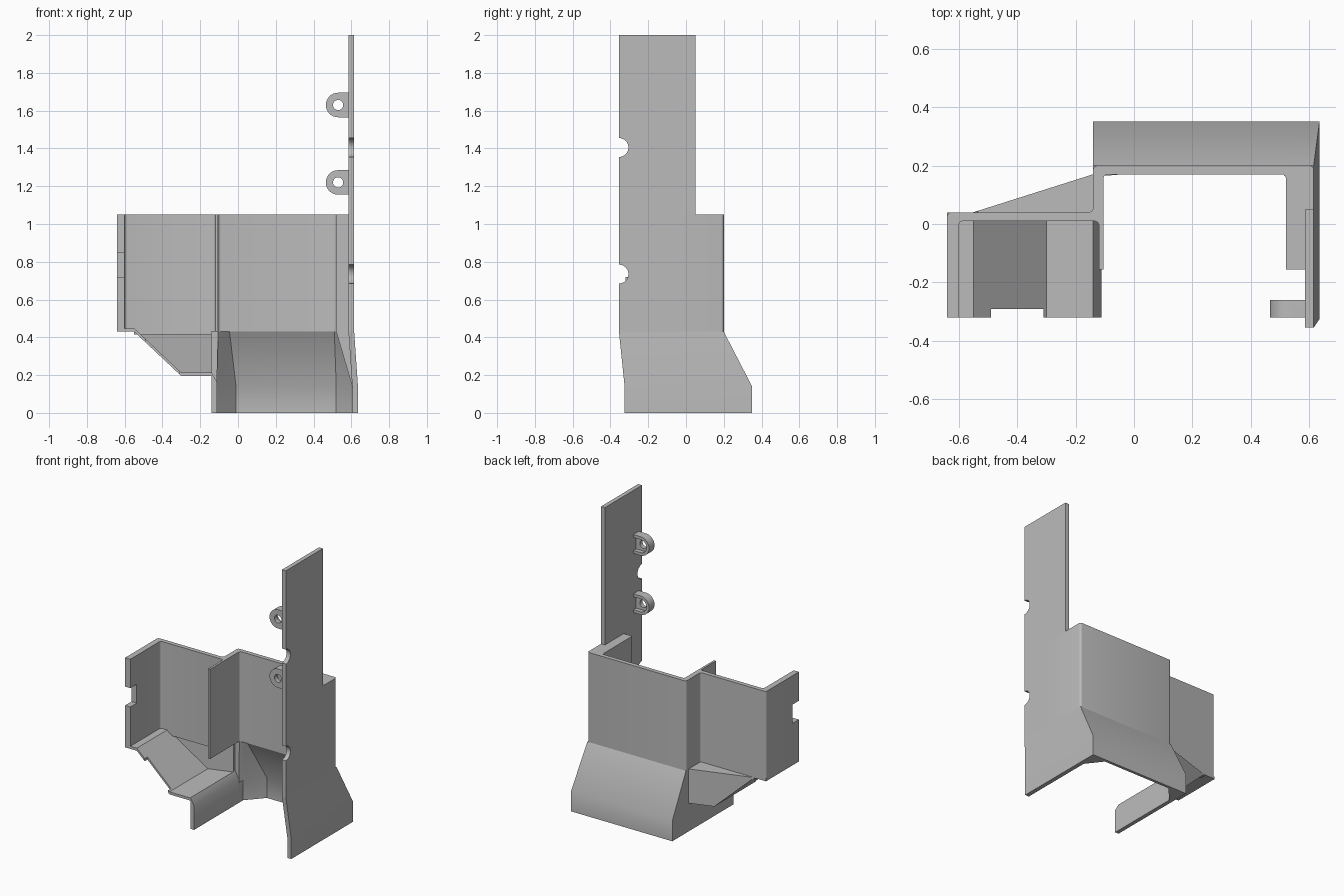
import bpy, bmesh, math

cube = bpy.data.objects.get("Cube")
if cube:
    bpy.data.objects.remove(cube, do_unlink=True)

grey = bpy.data.materials.new("light grey plastic")
grey.use_nodes = True
COLOUR = (0.5, 0.5, 0.5, 1)
grey.diffuse_color = COLOUR
grey.node_tree.nodes["Principled BSDF"].inputs["Base Color"].default_value = COLOUR

FLOOR, RIM = 0.43, 1.05      # bottom and top of the upright walls
FRONT, LOW = -0.32, 0.195    # front edge and lower floor height


def finish(name, bm):
    bmesh.ops.recalc_face_normals(bm, faces=bm.faces)
    mesh = bpy.data.meshes.new(name)
    bm.to_mesh(mesh)
    bm.free()
    mesh.materials.append(grey)
    obj = bpy.data.objects.new(name, mesh)
    bpy.context.collection.objects.link(obj)
    return obj


def loft(name, loops, closed=False, round_rule=None, radius=0.015):
    """Join equal loops of 3D points; cap the ends or close into a ring."""
    bm = bmesh.new()
    rows = [[bm.verts.new(p) for p in loop] for loop in loops]
    n = len(rows[0])
    pairs = list(zip(rows, rows[1:]))
    if closed:
        pairs.append((rows[-1], rows[0]))
    else:
        bm.faces.new(rows[0])
        bm.faces.new(rows[-1])
    for a, b in pairs:
        for i in range(n):
            j = (i + 1) % n
            bm.faces.new((a[i], a[j], b[j], b[i]))
    if round_rule:
        edges = [e for e in bm.edges
                 if (e.verts[0].co - e.verts[1].co).xy.length < 1e-5
                 and round_rule(e.verts[0].co)]
        bmesh.ops.bevel(bm, geom=edges, offset=radius, segments=4,
                        profile=0.5, affect='EDGES')
    return finish(name, bm)


def prism(name, points, axis, low, high, **kw):
    """Extrude a 2D outline along x, y or z."""
    def place(p, d):
        c = list(p)
        c.insert("xyz".index(axis), d)
        return tuple(c)
    return loft(name, [[place(p, d) for p in points] for d in (low, high)], **kw)


def rect(a, b, c, d):
    return [(a, c), (b, c), (b, d), (a, d)]


def arc(cx, cz, r, start, end, steps):
    return [(cx + r * math.cos(math.radians(start + (end - start) * i / steps)),
             cz + r * math.sin(math.radians(start + (end - start) * i / steps)))
            for i in range(steps + 1)]


# Upright walls in one stepped outline
walls = [(-.64, -.2), (-.64, .04), (-.14, .04), (-.14, .2), (.615, .2),
         (.615, -.155), (.52, -.155), (.52, .17), (-.105, .17), (-.105, -.155),
         (-.12, -.155), (-.12, .01), (-.6, .01), (-.6, -.2)]
prism("upright_walls", walls, "z", FLOOR, RIM, round_rule=lambda c: c.y > -.1)

# Front strip of the side wall with its square notch
prism("notched_side_wall",
      [(-.2, FLOOR), (FRONT, FLOOR), (FRONT, .72), (-.25, .72), (-.25, .85),
       (FRONT, .85), (FRONT, RIM), (-.2, RIM)], "x", -.64, -.6)

# Tall plate with two round cut-outs in its front edge
plate = [(-.155, FLOOR), (-.155, RIM), (.05, RIM), (.05, 2), (-.355, 2)]
for z in (1.405, .735):
    plate += arc(-.355, z, .05, 90, -90, 16)
plate.append((-.355, FLOOR))
prism("tall_plate", plate, "x", .585, .615)

# Flared chute: narrow at the walls, wide at the foot
foot = [(-.14, .17), (-.14, .35), (.635, .35), (.635, -.155), (.605, -.155),
        (.605, .22), (.52, .33), (-.01, .33), (-.112, .217), (-.112, .17)]
neck = [(-.14, .165), (-.14, .2), (.615, .2), (.615, -.155), (.52, -.155),
        (.52, .16), (.51, .17), (-.045, .17), (-.06, .168), (-.105, .165)]
loft("flared_chute", [[(x, y, z) for x, y in s]
                      for s, z in ((foot, 0), (foot, .14), (neck, FLOOR))])

# Lower front end of the tall plate
wide, slim = rect(.605, .635, -.325, -.155), rect(.585, .615, -.355, -.155)
loft("plate_foot", [[(x, y, z) for x, y in s]
                    for s, z in ((wide, 0), (wide, .14), (slim, FLOOR))])

# Low strip closing the chute on the far side
prism("low_side_strip", [(-.14, 0), (-.112, 0), (-.112, .165), (-.14, LOW + .02)],
      "y", FRONT, .218)


# Side pocket: sloping floor, slanted back and top cover
def pocket_back(x):
    return .04 + .13 * max(0, (x + .55) / .41)


def pocket_floor(x):
    return FLOOR + (LOW - FLOOR) * min(1, max(0, (x + .55) / .25))


sections = []
for x, y in ((-.64, FRONT), (-.55, FRONT), (-.49, FRONT), (-.49, -.29),
             (-.31, -.29), (-.31, FRONT), (-.3, FRONT), (-.14, FRONT)):
    z, back = pocket_floor(x), pocket_back(x)
    sections.append([(x, y, z), (x, back, z), (x, back, z + .018), (x, y, z + .018)])
loft("pocket_floor", sections)

sections = []
for x in (-.545, -.3, -.14):
    z, back = pocket_floor(x), pocket_back(x)
    sections.append([(x, back - .02, z), (x, back, z),
                     (x, back, FLOOR), (x, back - .02, FLOOR)])
loft("pocket_back", sections)
prism("pocket_cover", [(-.55, .04), (-.55, .015), (-.14, .015), (-.14, .17)],
      "z", FLOOR - .015, FLOOR + .002)

# Screw ears: drilled face plate with a U-shaped rim behind it
for label, z in (("lower", 1.22), ("upper", 1.63)):
    cx, r, n = .53, .065, 32
    outer, hole = [], []
    for i in range(n):
        a = 2 * math.pi * i / n
        c, s = math.cos(a), math.sin(a)
        hole.append((cx + .027 * c, z + .027 * s))
        if c > 0:
            k = r / max(abs(c), abs(s))
            outer.append((min(cx + k * c, .588), z + k * s))
        else:
            outer.append((cx + r * c, z + r * s))
    front, rear = FRONT, -.29
    loft(label + "_ear", [[(x, y, h) for x, h in s] for s, y in
                          ((outer, front), (outer, rear), (hole, rear), (hole, front))],
         closed=True)
    rim = [(.588, z + r)] + arc(cx, z, r, 90, 270, 16) + [(.588, z - r)]
    rim += [(.588, z - .045)] + arc(cx, z, .045, 270, 90, 16) + [(.588, z + .045)]
    prism(label + "_ear_rim", rim, "y", rear, -.26)

# Smooth the rounded corners while keeping edges crisp
bpy.ops.object.select_all(action='DESELECT')
for obj in bpy.context.collection.objects:
    if obj.type == 'MESH' and grey.name in obj.data.materials:
        obj.select_set(True)
        bpy.context.view_layer.objects.active = obj
bpy.ops.object.shade_smooth_by_angle(angle=math.radians(30))
